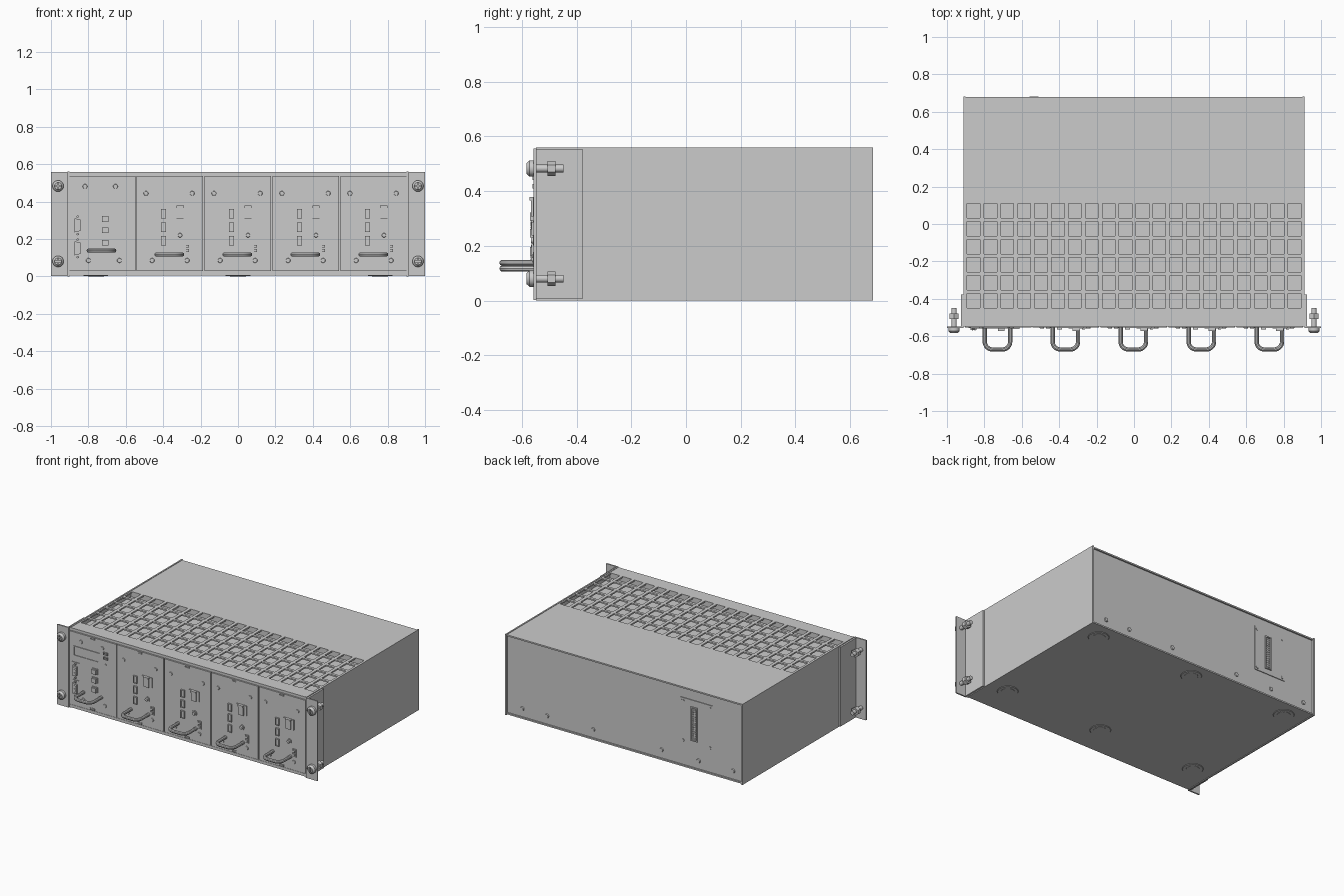
import bpy, bmesh
from math import pi, sin, cos, radians
from mathutils import Matrix, Vector

if "Cube" in bpy.data.objects:
    bpy.data.objects.remove(bpy.data.objects["Cube"])

FRONT = -0.553   # face plane of the front modules


def box(bm, x0, x1, y0, y1, z0, z1):
    m = Matrix.Translation(((x0 + x1) / 2, (y0 + y1) / 2, (z0 + z1) / 2))
    m = m @ Matrix.Diagonal((x1 - x0, y1 - y0, z1 - z0, 1))
    bmesh.ops.create_cube(bm, size=1, matrix=m)


def cyl(bm, x, z, y0, y1, r, r_front=None, n=20):
    # cylinder along y, r_front is the radius at the -y end
    m = Matrix.Translation((x, (y0 + y1) / 2, z)) @ Matrix.Rotation(pi / 2, 4, 'X')
    bmesh.ops.create_cone(bm, cap_ends=True, segments=n, radius1=r,
                          radius2=r if r_front is None else r_front,
                          depth=abs(y1 - y0), matrix=m)


def plate(bm, x, z, w, h, out, back=0.0):
    # raised rectangle on the module face
    box(bm, x - w / 2, x + w / 2, FRONT - out, FRONT + 0.004 - back, z - h / 2, z + h / 2)


def frame(bm, x, z, w, h, t, out):
    # four-sided bezel on the module face
    for s in (-1, 1):
        plate(bm, x + s * (w - t) / 2, z, t, h, out)
        plate(bm, x, z + s * (h - t) / 2, w - 2 * t, t, out)


def prism(bm, pts, y0, y1):
    # extrude an x-z outline along y
    f = bm.faces.new([bm.verts.new((x, y0, z)) for x, z in pts])
    r = bmesh.ops.extrude_face_region(bm, geom=[f])
    vs = [v for v in r['geom'] if isinstance(v, bmesh.types.BMVert)]
    bmesh.ops.translate(bm, verts=vs, vec=(0, y1 - y0, 0))
    bmesh.ops.recalc_face_normals(bm, faces=bm.faces)


def finish(name, bm, smooth=False):
    me = bpy.data.meshes.new(name)
    bm.to_mesh(me)
    bm.free()
    ob = bpy.data.objects.new(name, me)
    bpy.context.collection.objects.link(ob)
    if smooth:
        activate(ob)
        bpy.ops.object.shade_smooth_by_angle(angle=radians(35))
    return ob


def activate(ob):
    bpy.ops.object.select_all(action='DESELECT')
    ob.select_set(True)
    bpy.context.view_layer.objects.active = ob


# Case: sides, floor, recessed back, front rails
bm = bmesh.new()
for s in (-1, 1):
    box(bm, *sorted((s * 0.902, s * 0.912)), -0.548, 0.683, 0, 0.56)
finish("side_panels", bm)
bm = bmesh.new()
box(bm, -0.902, 0.902, -0.548, 0.678, 0.004, 0.014)
finish("bottom_panel", bm)
bm = bmesh.new()
box(bm, -0.902, 0.902, 0.658, 0.668, 0.014, 0.547)
finish("back_panel", bm)
bm = bmesh.new()
box(bm, -0.902, 0.902, -0.548, -0.535, 0.014, 0.024)
box(bm, -0.902, 0.902, -0.548, -0.535, 0.539, 0.547)
box(bm, -0.902, 0.902, -0.541, -0.531, 0.024, 0.539)
finish("front_rails", bm)

# Top panel: grid of faces with the vent holes left out
xs, ys = [-0.902], [-0.548]
for i in range(20):
    xs += [-0.892 + i * 0.0903, -0.824 + i * 0.0903]
for j in range(6):
    ys += [-0.45 + j * 0.0965, -0.372 + j * 0.0965]
xs.append(0.902)
ys.append(0.678)
bm = bmesh.new()
grid = [[bm.verts.new((x, y, 0.557)) for y in ys] for x in xs]
for i in range(len(xs) - 1):
    for j in range(len(ys) - 1):
        if not (i % 2 and j % 2):
            bm.faces.new((grid[i][j], grid[i + 1][j], grid[i + 1][j + 1], grid[i][j + 1]))
top = finish("vented_top_panel", bm)
mod = top.modifiers.new("thickness", 'SOLIDIFY')
mod.thickness = 0.01
mod.offset = -1

# Shallow tray under the vents
bm = bmesh.new()
box(bm, -0.902, 0.902, -0.46, 0.12, 0.512, 0.518)
for y in (-0.46, 0.115):
    box(bm, -0.902, 0.902, y, y + 0.005, 0.518, 0.547)
finish("vent_tray", bm)

# Feet pads
bm = bmesh.new()
for x in (-0.76, 0, 0.76):
    for y in (-0.33, 0.56):
        for r, z in ((0.068, 0.003), (0.045, 0.002)):
            bmesh.ops.create_cone(bm, cap_ends=True, segments=32, radius1=r * 0.94, radius2=r,
                                  depth=0.004, matrix=Matrix.Translation((x, y, z)))
finish("feet_pads", bm, True)

# Rack ears: L profile, front wing plus side flange
bm = bmesh.new()
for s in (-1, 1):
    box(bm, *sorted((s * 0.912, s * 0.999)), -0.557, -0.547, 0.002, 0.557)
    box(bm, *sorted((s * 0.912, s * 0.924)), -0.547, -0.378, 0.005, 0.555)
finish("rack_ears", bm)

# Mounting bolts with domed cross-slot heads, shafts and nuts
heads, cut, bm = bmesh.new(), bmesh.new(), bmesh.new()
for x in (-0.962, 0.962):
    for z in (0.08, 0.483):
        cyl(heads, x, z, -0.572, -0.557, 0.03, n=28)
        cyl(heads, x, z, -0.584, -0.572, 0.03, 0.019, n=28)
        box(cut, x - 0.018, x + 0.018, -0.6, -0.573, z - 0.003, z + 0.003)
        box(cut, x - 0.003, x + 0.003, -0.6, -0.573, z - 0.018, z + 0.018)
        cyl(bm, x, z, -0.558, -0.448, 0.014)
        cyl(bm, x, z, -0.507, -0.478, 0.027, n=6)
finish("bolt_shafts_and_nuts", bm, True)
head = finish("bolt_heads", heads, True)
cutter = finish("slot_cutter", cut)
cutter.hide_render = True
mod = head.modifiers.new("slots", 'BOOLEAN')
mod.object, mod.operation, mod.solver, mod.use_self = cutter, 'DIFFERENCE', 'EXACT', True
activate(head)
bpy.ops.object.modifier_apply(modifier="slots")
bpy.data.objects.remove(cutter)


def handle(name, x, z):
    # U-shaped tube with rounded corners
    w, tip, r = 0.068, -0.671, 0.042
    pts = [(x - w, FRONT + 0.005, z)]
    for cx, a0 in ((x - w + r, pi), (x + w - r, 1.5 * pi)):
        for k in range(9):
            a = a0 + k * pi / 16
            pts.append((cx + r * cos(a), tip + r + r * sin(a), z))
    pts.append((x + w, FRONT + 0.005, z))
    cu = bpy.data.curves.new(name, 'CURVE')
    cu.dimensions, cu.bevel_depth, cu.bevel_resolution = '3D', 0.0115, 3
    sp = cu.splines.new('POLY')
    sp.points.add(len(pts) - 1)
    for p, q in zip(sp.points, pts):
        p.co = (*q, 1)
    ob = bpy.data.objects.new(name, cu)
    bpy.context.collection.objects.link(ob)
    activate(ob)
    bpy.ops.object.convert(target='MESH')
    bpy.ops.object.shade_smooth_by_angle(angle=radians(35))


def module_base(name, left, screws):
    # face plate, top and bottom clips, screws
    bm = bmesh.new()
    box(bm, left + 0.003, left + 0.359, FRONT, -0.541, 0.028, 0.536)
    finish(name + "_face", bm)
    bm = bmesh.new()
    for z in (0.526, 0.038):
        frame(bm, left + 0.178, z, 0.034, 0.014, 0.004, 0.004)
    for x, z in screws:
        cyl(bm, left + x, z, FRONT - 0.005, FRONT + 0.003, 0.0135, 0.011)
    finish(name + "_clips_and_screws", bm, True)


# Control module on the left
L = -0.907
module_base("control_module", L, [(0.089, 0.481), (0.252, 0.481), (0.107, 0.085), (0.273, 0.085)])
handle("control_module_handle", -0.73, 0.138)
bm = bmesh.new()
frame(bm, -0.775, 0.407, 0.2, 0.068, 0.006, 0.005)
plate(bm, -0.775, 0.407, 0.188, 0.056, 0.001)
finish("display", bm)
bm = bmesh.new()
for z in (0.307, 0.246, 0.18):
    frame(bm, -0.71, z, 0.042, 0.038, 0.004, 0.006)
    plate(bm, -0.71, z, 0.034, 0.03, 0.018)
for z in (0.45, 0.418):
    frame(bm, -0.628, z, 0.032, 0.018, 0.004, 0.008)
cyl(bm, -0.632, 0.371, FRONT - 0.006, FRONT, 0.008)
finish("buttons_and_indicators", bm)
bm = bmesh.new()
for z in (0.273, 0.15):
    plate(bm, -0.857, z, 0.056, 0.115, 0.004)
    outline = [(-0.018, -0.038), (0.014, -0.03), (0.014, 0.03), (-0.018, 0.038)]
    prism(bm, [(-0.857 + a, z + b) for a, b in outline], FRONT - 0.014, FRONT)
    for s in (-1, 1):
        cyl(bm, -0.857, z + s * 0.047, FRONT - 0.014, FRONT, 0.007, n=6)
        for k in range(5 if s < 0 else 4):
            cyl(bm, -0.857 + s * 0.006, z + (k - (2 if s < 0 else 1.5)) * 0.012,
                FRONT - 0.016, FRONT, 0.0025, n=8)
finish("serial_connectors", bm)

# Four identical power modules
for i in range(4):
    L = -0.545 + 0.3635 * i
    name = f"power_module_{i + 1}"
    module_base(name, L, [(0.053, 0.444), (0.3, 0.444), (0.086, 0.085), (0.273, 0.085)])
    handle(name + "_handle", L + 0.178, 0.117)
    bm = bmesh.new()
    for z in (0.335, 0.263, 0.19):
        frame(bm, L + 0.147, z, 0.028, 0.05, 0.005, 0.012)
        plate(bm, L + 0.147, z, 0.018, 0.04, 0.007)
    frame(bm, L + 0.276, 0.15, 0.028, 0.054, 0.004, 0.006)
    plate(bm, L + 0.276, 0.162, 0.016, 0.014, 0.01)
    plate(bm, L + 0.276, 0.138, 0.016, 0.014, 0.01)
    finish(name + "_indicators", bm)
    bm = bmesh.new()
    for s in (-1, 1):
        plate(bm, L + 0.235 + s * 0.029, 0.343, 0.02, 0.07, 0.006)
    plate(bm, L + 0.235, 0.343, 0.038, 0.07, 0.014)
    plate(bm, L + 0.235, 0.372, 0.04, 0.012, 0.02)
    finish(name + "_latch", bm)
    bm = bmesh.new()
    cyl(bm, L + 0.235, 0.22, FRONT - 0.006, FRONT, 0.019)
    cyl(bm, L + 0.235, 0.22, FRONT - 0.014, FRONT - 0.006, 0.012, 0.01)
    finish(name + "_knob", bm, True)

# Rear connector plate, socket with pins, and screws
bm = bmesh.new()
box(bm, -0.673, -0.43, 0.666, 0.673, 0.165, 0.48)
for x0, x1, z0, z1 in ((-0.56, -0.552, 0.2, 0.435), (-0.518, -0.51, 0.2, 0.435),
                       (-0.552, -0.518, 0.2, 0.208), (-0.552, -0.518, 0.427, 0.435)):
    box(bm, x0, x1, 0.672, 0.681, z0, z1)
for k in range(14):
    for x in (-0.543, -0.527):
        cyl(bm, x, 0.22 + k * 0.015, 0.672, 0.679, 0.004, n=8)
finish("rear_connector", bm)
bm = bmesh.new()
for x in (-0.655, -0.448):
    for z in (0.185, 0.46):
        cyl(bm, x, z, 0.677, 0.672, 0.01, n=16)
for x in (0.79, 0.6, 0.245, -0.28, -0.565, -0.83):
    cyl(bm, x, 0.07, 0.667, 0.675, 0.012, 0.015, n=16)
finish("rear_screws", bm, True)
